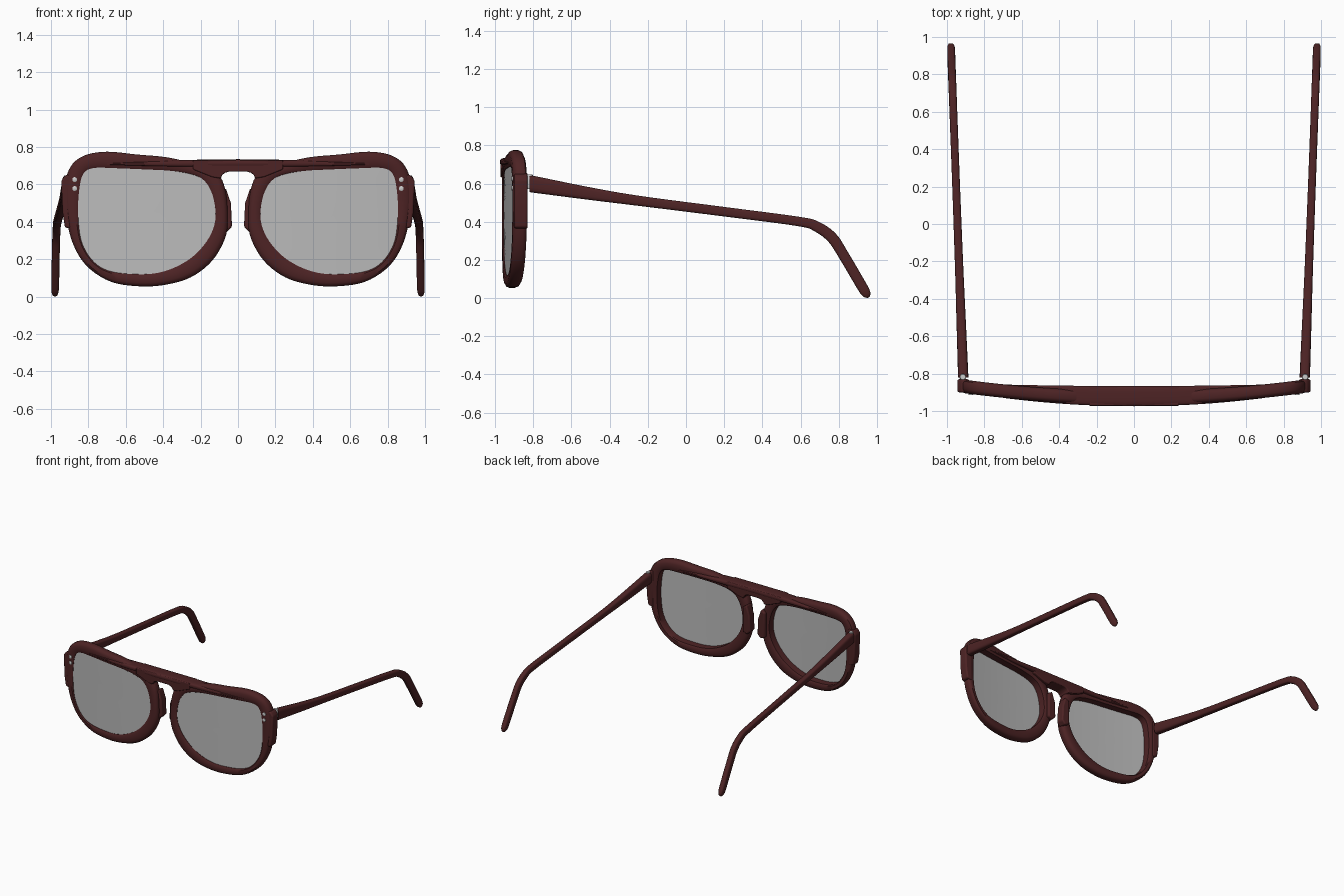
import bpy, bmesh, math
from mathutils import Vector

cube = bpy.data.objects.get("Cube")
if cube:
    bpy.data.objects.remove(cube)


def material(name, r, g, b, alpha=1.0, rough=0.5):
    m = bpy.data.materials.new(name)
    m.use_nodes = True
    m.diffuse_color = (r, g, b, alpha)
    shader = m.node_tree.nodes["Principled BSDF"]
    shader.inputs["Base Color"].default_value = (r, g, b, 1)
    shader.inputs["Alpha"].default_value = alpha
    shader.inputs["Roughness"].default_value = rough
    return m


FRAME = material("dark red acetate", 0.075, 0.017, 0.018)
LENS = material("grey lens", 0.5, 0.5, 0.5, alpha=0.8)
METAL = material("silver metal", 0.6, 0.6, 0.6)
THICK = 0.072


def front_y(x):
    """Front surface of the gently wrapped face of the frame."""
    return -0.965 + 0.065 * (x / 0.94) ** 2


def spline(points, closed, steps):
    """Smooth curve through points of any dimension."""
    pts = [Vector(p) for p in points]
    n = len(pts)
    pick = (lambda i: pts[i % n]) if closed else (lambda i: pts[max(0, min(n - 1, i))])
    out = []
    for i in range(n if closed else n - 1):
        a, b, c, d = (pick(i + k) for k in (-1, 0, 1, 2))
        for s in range(steps):
            t = s / steps
            out.append(b + (c - a) * (t / 2) + (a * 2 - b * 5 + c * 4 - d) * (t * t / 2)
                       + (b * 3 - a - c * 3 + d) * (t ** 3 / 2))
    if not closed:
        out.append(pts[-1])
    return out


def finish(name, bm, mat, mirror=True, bevel=0.0):
    bmesh.ops.recalc_face_normals(bm, faces=bm.faces)
    mesh = bpy.data.meshes.new(name)
    bm.to_mesh(mesh)
    bm.free()
    mesh.materials.append(mat)
    obj = bpy.data.objects.new(name, mesh)
    bpy.context.collection.objects.link(obj)
    bpy.ops.object.select_all(action="DESELECT")
    obj.select_set(True)
    bpy.context.view_layer.objects.active = obj
    bpy.ops.object.shade_smooth_by_angle(angle=math.radians(40))
    if bevel:
        mod = obj.modifiers.new("rounded edges", "BEVEL")
        mod.width, mod.segments = bevel, 3
    if mirror:
        mod = obj.modifiers.new("other side", "MIRROR")
        mod.use_mirror_merge = False
    return obj


def loft(name, rings, mat, closed=False, caps=(True, True), mirror=True):
    bm = bmesh.new()
    loops = [[bm.verts.new(p) for p in ring] for ring in rings]
    pairs = list(zip(loops, loops[1:]))
    if closed:
        pairs.append((loops[-1], loops[0]))
    for a, b in pairs:
        for i in range(len(a)):
            j = (i + 1) % len(a)
            bm.faces.new((a[i], a[j], b[j], b[i]))
    if not closed:
        for use, loop in zip(caps, (loops[0], loops[-1])):
            if use:
                bm.faces.new(loop)
    return finish(name, bm, mat, mirror)


def prism(name, outline, y_front, y_back, bevel, mirror=True):
    bm = bmesh.new()
    base = bm.faces.new([bm.verts.new((x, y_front, z)) for x, z in outline])
    out = bmesh.ops.extrude_face_region(bm, geom=[base])
    moved = [v for v in out["geom"] if isinstance(v, bmesh.types.BMVert)]
    bmesh.ops.translate(bm, verts=moved, vec=(0, y_back - y_front, 0))
    return finish(name, bm, FRAME, mirror, bevel)


def rounded(count=16, power=0.55):
    """Unit rounded-square section."""
    def soft(v):
        return math.copysign(abs(v) ** power, v)
    angles = [math.tau * (i + 0.5) / count for i in range(count)]
    return [(soft(math.cos(a)), soft(math.sin(a))) for a in angles]


# Rim: outer x, z and inner x, z around one eye
rim_points = [
    (.055, .42, .12, .42), (.07, .31, .155, .315), (.14, .19, .235, .22),
    (.25, .105, .33, .16), (.38, .065, .43, .127), (.52, .055, .54, .12),
    (.68, .08, .68, .135), (.81, .165, .77, .185), (.885, .29, .835, .29),
    (.92, .44, .855, .44), (.93, .58, .848, .58), (.895, .695, .825, .66),
    (.82, .755, .77, .688), (.70, .775, .66, .687), (.54, .76, .49, .68),
    (.38, .745, .36, .673), (.23, .71, .25, .655), (.12, .67, .18, .62),
    (.07, .58, .135, .54)]
rim = spline(rim_points, True, 5)
section = [(0, .3), (.08, .12), (.3, 0), (.85, 0), (1, .1),
           (1, .9), (.85, 1), (.3, 1), (.08, .88), (0, .7)]
rings = []
for p in rim:
    ring = []
    for t, d in section:
        x, z = p[0] + (p[2] - p[0]) * t, p[1] + (p[3] - p[1]) * t
        ring.append((x, front_y(x) + d * THICK, z))
    rings.append(ring)
loft("eye_rims", rings, FRAME, closed=True)

# Lenses: thin curved sheets filling the rims
rings = []
for k in (1.02, 0.8, 0.6, 0.4, 0.2, 0.02):
    ring = []
    for p in rim:
        x, z = 0.49 + (p[2] - 0.49) * k, 0.42 + (p[3] - 0.42) * k
        ring.append((x, front_y(x) + 0.01, z))
    rings.append(ring)
lens = loft("lenses", rings, LENS, caps=(False, True))
if lens.data.polygons[0].normal.y > 0:
    lens.data.flip_normals()

# Bridge with the arched nose opening
half = [(.24, .73), (.24, .68), (.14, .64), (.092, .632), (.085, .65), (.07, .662), (.05, .668)]
prism("bridge", half + [(-x, z) for x, z in reversed(half)], -0.972, -0.868, 0.006, mirror=False)

# Brow bar tapering into the rims
rings = []
for i in range(25):
    u = i / 12 - 1
    y0, y1 = -0.975 + 0.045 * u * u, -0.866 + 0.008 * u * u
    h = 0.022 * (1 - 0.7 * u * u)
    rings.append([(0.7 * u, (y0 + y1) / 2 + a * (y1 - y0) / 2, 0.713 - 0.004 * abs(u) + b * h)
                  for a, b in rounded()])
loft("brow_bar", rings, FRAME, mirror=False)

# Nose pads and outer end pieces
prism("nose_pads", [(.032, .375), (.06, .345), (.1, .36), (.1, .56), (.065, .58), (.038, .5)],
      -0.935, -0.868, 0.01)
prism("end_pieces", [(.88, .36), (.925, .37), (.938, .45), (.945, .62), (.925, .648), (.88, .66)],
      -0.9, -0.83, 0.01)

# Temples: y, z, height, width along the arm to the ear hook
stations = [(-.82, .6, .09, .056), (-.5, .547, .066, .05), (-.24, .509, .053, .045),
            (.2, .453, .05, .042), (.595, .401, .05, .042), (.69, .372, .055, .042),
            (.765, .317, .058, .042), (.82, .235, .056, .042), (.92, .065, .055, .042),
            (.943, .027, .048, .036), (.953, .011, .03, .024), (.957, .004, .01, .008)]
path = spline(stations, False, 5)
rings = []
for i, p in enumerate(path):
    a, b = path[max(i - 1, 0)], path[min(i + 1, len(path) - 1)]
    along = Vector((b[0] - a[0], b[1] - a[1])).normalized()
    if i == 0:
        along = Vector((1, 0))
    x = 0.913 + 0.066 * (p[0] + 0.82) / 1.777
    rings.append([(x + s * p[3] / 2, p[0] - along.y * t * p[2] / 2, p[1] + along.x * t * p[2] / 2)
                  for s, t in rounded()])
loft("temples", rings, FRAME)


# Metal rivets and hinges
def metal_disc(name, x, y, z, radius, depth, upright=False):
    turn = 0 if upright else math.pi / 2
    rings = []
    for d, r in ((-.5, .8), (-.35, 1), (.35, 1), (.5, .8)):
        ring = []
        for i in range(16):
            a = math.tau * i / 16
            v = Vector((radius * r * math.cos(a), radius * r * math.sin(a), d * depth))
            ring.append((x + v.x, y + v.y * math.cos(turn) - v.z * math.sin(turn),
                         z + v.y * math.sin(turn) + v.z * math.cos(turn)))
        rings.append(ring)
    loft(name, rings, METAL)


for label, z in (("upper", 0.626), ("lower", 0.578)):
    metal_disc(label + "_rivets", 0.873, front_y(0.873), z, 0.013, 0.012)
metal_disc("hinges", 0.915, -0.818, 0.61, 0.018, 0.075, upright=True)
